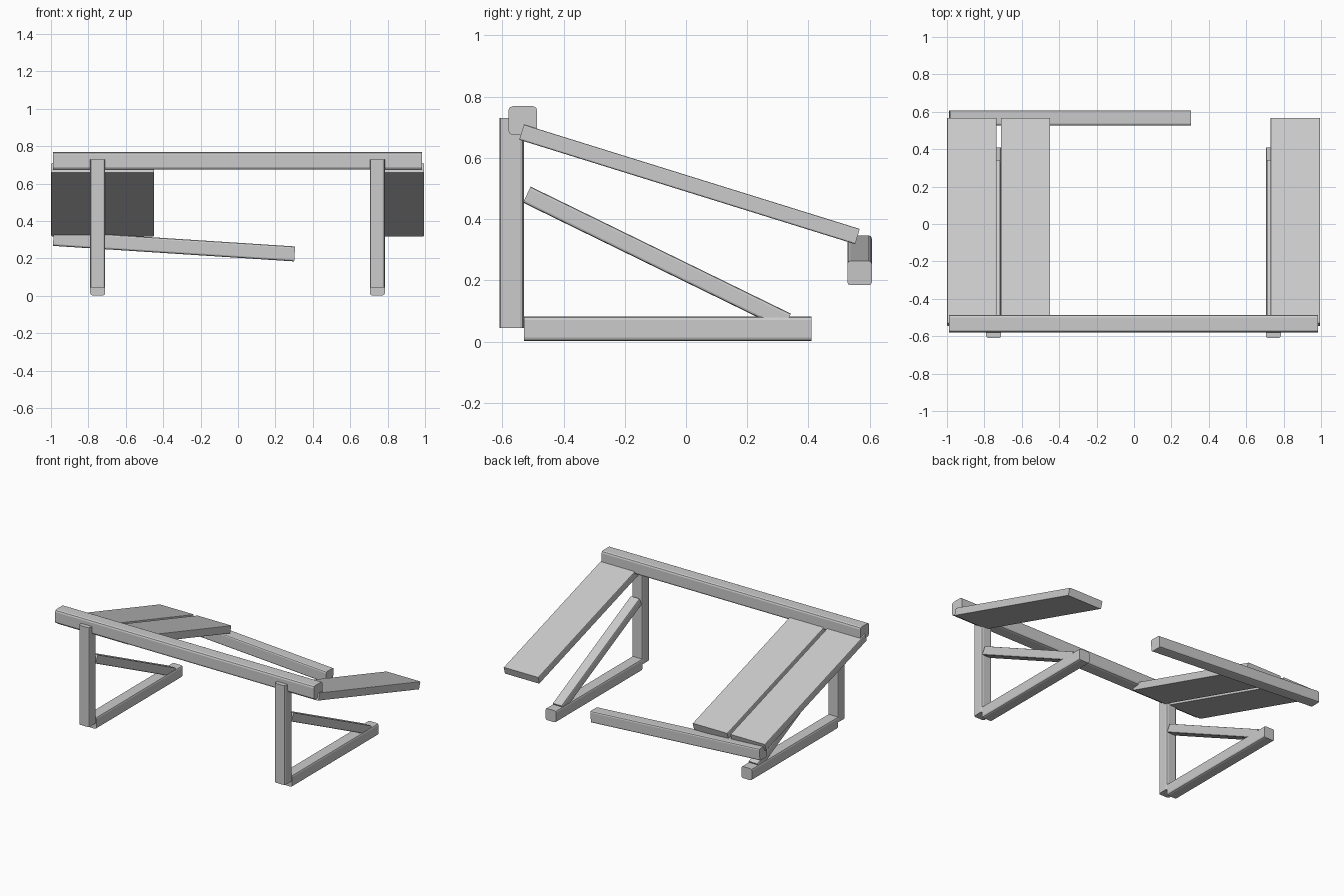
import bpy
import bmesh
from mathutils import Matrix, Vector

default_cube = bpy.data.objects.get("Cube")
if default_cube:
    bpy.data.objects.remove(default_cube, do_unlink=True)

grey = bpy.data.materials.new("light_grey")
grey.use_nodes = True
colour = (0.6, 0.6, 0.6, 1)
grey.diffuse_color = colour
grey.node_tree.nodes["Principled BSDF"].inputs["Base Color"].default_value = colour


def timber(name, start, end, side, width, thickness, bevel):
    """Straight timber from start to end, with its long edges rounded."""
    start, end, side = Vector(start), Vector(end), Vector(side)
    along = (end - start).normalized()
    up = along.cross(side)
    bm = bmesh.new()
    bmesh.ops.create_cube(bm, size=1)
    bmesh.ops.scale(bm, verts=bm.verts, vec=((end - start).length, width, thickness))
    long_edges = [e for e in bm.edges
                  if abs(e.verts[0].co.x - e.verts[1].co.x) > 0.1]
    bmesh.ops.bevel(bm, geom=long_edges, offset=bevel, segments=2,
                    profile=0.5, affect='EDGES')
    basis = Matrix((along, side, up)).transposed().to_4x4()
    bm.transform(Matrix.Translation((start + end) / 2) @ basis)
    mesh = bpy.data.meshes.new(name)
    bm.to_mesh(mesh)
    bm.free()
    mesh.materials.append(grey)
    obj = bpy.data.objects.new(name, mesh)
    bpy.context.collection.objects.link(obj)
    return obj


X, Y = (1, 0, 0), (0, 1, 0)

# Two triangular support frames
for label, x in (("right", -0.75), ("left", 0.745)):
    timber(label + "_post", (x, -0.57, 0.045), (x, -0.57, 0.73), X, 0.08, 0.08, 0.012)
    timber(label + "_base_rail", (x, -0.53, 0.042), (x, 0.41, 0.042), X, 0.08, 0.08, 0.012)
    timber(label + "_brace", (x, -0.52, 0.48), (x, 0.33, 0.065), X, 0.07, 0.058, 0.008)

# Long top beam and the sagging back beam
timber("top_beam", (-0.99, -0.533, 0.722), (0.985, -0.533, 0.722), Y, 0.094, 0.094, 0.014)
timber("back_beam", (-0.987, 0.567, 0.307), (0.303, 0.567, 0.224), Y, 0.08, 0.08, 0.01)

# Sloping planks, one gap left between them
for label, x in (("right", -0.867), ("middle", -0.58), ("left", 0.863)):
    timber(label + "_plank", (x, -0.537, 0.684), (x, 0.56, 0.343), X, 0.264, 0.052, 0.005)
